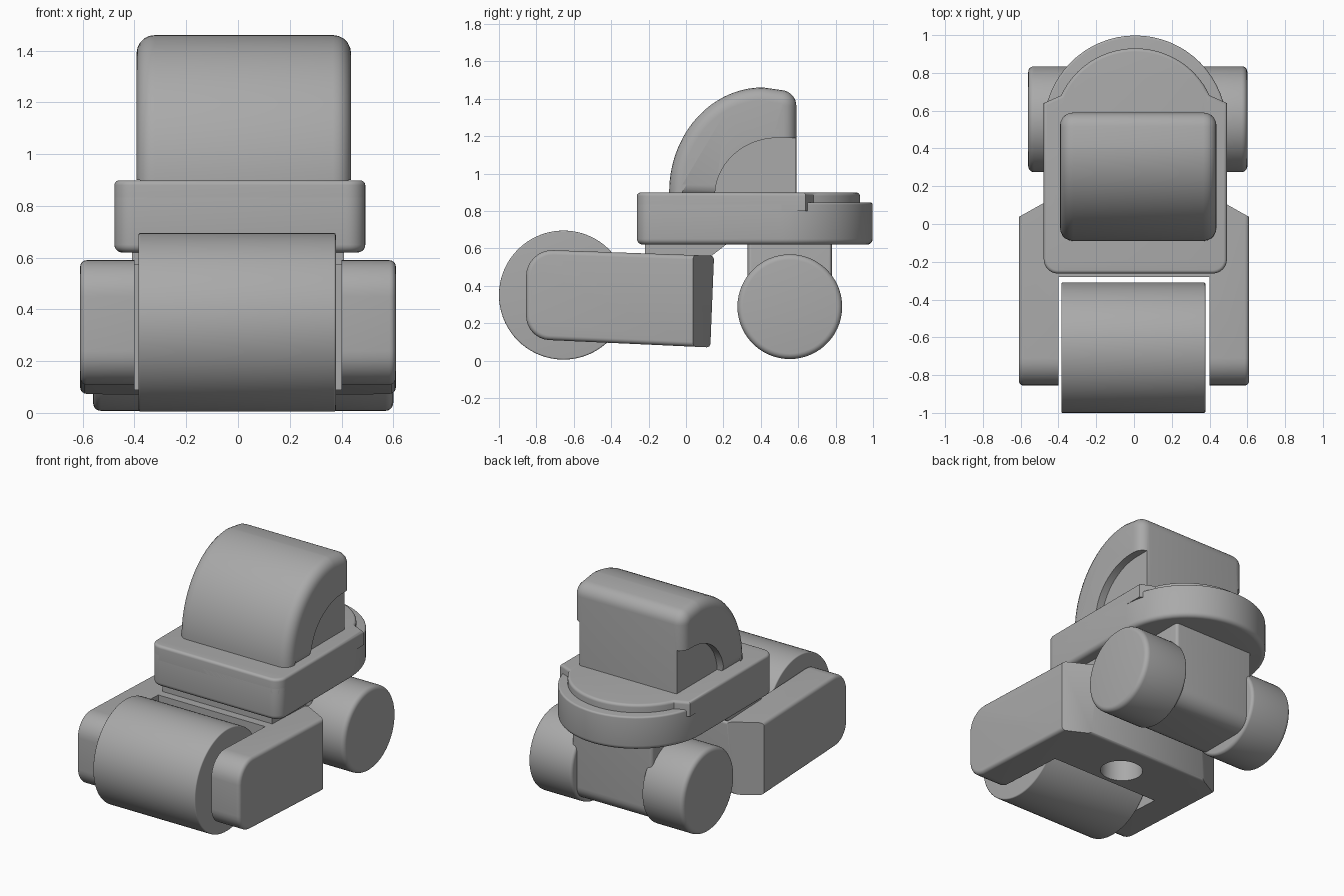
import bpy, bmesh, math
from mathutils import Vector

cube = bpy.data.objects.get("Cube")
if cube:
    bpy.data.objects.remove(cube, do_unlink=True)

grey = bpy.data.materials.new("plain grey")
grey.use_nodes = True
grey.diffuse_color = (0.4, 0.4, 0.4, 1)
grey.node_tree.nodes["Principled BSDF"].inputs["Base Color"].default_value = (0.4, 0.4, 0.4, 1)


def rounded(corners, n=8):
    """Outline from (a, b, radius) corners, each replaced by an arc."""
    out = []
    for i, (a, b, r) in enumerate(corners):
        p = Vector((a, b))
        if r == 0:
            out.append(p)
            continue
        u = (Vector(corners[i - 1][:2]) - p).normalized()
        v = (Vector(corners[(i + 1) % len(corners)][:2]) - p).normalized()
        half = u.angle(v) / 2
        centre = p + (u + v).normalized() * (r / math.sin(half))
        s, e = p + u * r / math.tan(half) - centre, p + v * r / math.tan(half) - centre
        sweep = s.angle_signed(e)
        for k in range(n + 1):
            t = -sweep * k / n
            out.append(centre + Vector((s.x * math.cos(t) - s.y * math.sin(t),
                                        s.x * math.sin(t) + s.y * math.cos(t))))
    return out


def arc(ca, cb, ra, rb, start, end, n=32):
    angles = [math.radians(start + (end - start) * k / n) for k in range(n + 1)]
    return [Vector((ca + ra * math.cos(t), cb + rb * math.sin(t))) for t in angles]


def prism(name, outline, axis, lo, hi, bevel_lo=0.0, bevel_hi=0.0):
    """Extrude an outline along x (outline is y, z) or z (outline is x, y)."""
    bm = bmesh.new()

    def place(p, h):
        return (h, p[0], p[1]) if axis == 'X' else (p[0], p[1], h)
    a = [bm.verts.new(place(p, lo)) for p in outline]
    b = [bm.verts.new(place(p, hi)) for p in outline]
    bm.faces.new(a)
    bm.faces.new(b)
    for i in range(len(a)):
        bm.faces.new((a[i - 1], a[i], b[i], b[i - 1]))
    bmesh.ops.recalc_face_normals(bm, faces=bm.faces)
    k = 0 if axis == 'X' else 2
    for level, width in ((lo, bevel_lo), (hi, bevel_hi)):
        if width:
            rim = [e for e in bm.edges if all(abs(v.co[k] - level) < 1e-5 for v in e.verts)]
            bmesh.ops.bevel(bm, geom=rim, offset=width, segments=5, profile=0.5, affect='EDGES')
    mesh = bpy.data.meshes.new(name)
    bm.to_mesh(mesh)
    bm.free()
    mesh.materials.append(grey)
    obj = bpy.data.objects.new(name, mesh)
    bpy.context.collection.objects.link(obj)
    return obj


def cut(obj, cutter):
    cutter.hide_render = True
    mod = obj.modifiers.new("cut", 'BOOLEAN')
    mod.operation, mod.solver, mod.object = 'DIFFERENCE', 'EXACT', cutter
    bpy.context.view_layer.objects.active = obj
    bpy.ops.object.modifier_apply(modifier=mod.name)
    bpy.data.objects.remove(cutter, do_unlink=True)


def box(a0, a1, b0, b1):
    return [(a0, b0), (a1, b0), (a1, b1), (a0, b1)]


# Front drum
prism("front_drum", arc(-0.655, 0.35, 0.345, 0.345, 0, 355, 71), 'X', -0.385, 0.378, 0.008, 0.008)

# Front frame: two arms around the drum, joined behind it
side = rounded([(-0.855, 0.115, 0.13), (0.13, 0.07, 0.02), (0.15, 0.56, 0.02), (-0.855, 0.595, 0.14)])
frame = prism("front_frame", side, 'X', -0.61, 0.61, 0.025, 0.025)
cut(frame, prism("bay_cutter", box(-0.40, 0.40, -1.2, -0.28), 'Z', -0.2, 1))
for s in (-1, 1):
    cut(frame, prism("corner_cutter", [(s * 0.65, 0.015), (s * 0.65, 0.3), (s * 0.14, 0.3)], 'Z', -0.2, 1))
cut(frame, prism("pivot_cutter", arc(0, -0.12, 0.13, 0.13, 0, 350, 35), 'Z', -0.2, 0.25))

# Neck between frame and deck
prism("neck", [(-0.22, 0.5), (0.06, 0.5), (0.24, 0.64), (-0.22, 0.64)], 'X', -0.41, 0.41)

# Deck: rounded plate with a lower ledge around the curved rear
front = rounded([(-0.478, 0.3, 0), (-0.478, -0.262, 0.075), (0.492, -0.262, 0.075), (0.492, 0.3, 0)])
prism("deck_base", front + arc(0.007, 0.51, 0.485, 0.488, 0, 180), 'Z', 0.62, 0.845, 0.03, 0.012)
step = [Vector((0.492, 0.64))] + arc(0.007, 0.51, 0.43, 0.42, 24, 156) + [Vector((-0.478, 0.64))]
prism("deck_top", front + step, 'Z', 0.80, 0.898, 0, 0.018)

# Cab with a curved front and a recessed quarter-round on each side
crown = rounded([(0.41, 1.46, 0), (0.59, 1.435, 0.085), (0.59, 0.87, 0), (-0.09, 0.87, 0)])
cab = prism("cab", arc(0.41, 0.90, 0.50, 0.56, 180, 92, 28) + crown, 'X', -0.392, 0.437, 0.07, 0.07)
recess = arc(0.49, 0.88, 0.335, 0.31, 180, 90, 20) + [Vector((0.8, 1.19)), Vector((0.8, 0.88))]
cut(cab, prism("left_recess_cutter", recess, 'X', 0.387, 0.6))
cut(cab, prism("right_recess_cutter", recess, 'X', -0.6, -0.342))

# Rear wheels and the axle housing between them
tyre = arc(0.555, 0.288, 0.28, 0.28, 0, 354, 59)
prism("left_rear_wheel", tyre, 'X', 0.27, 0.60, 0.02, 0.03)
prism("right_rear_wheel", tyre, 'X', -0.56, -0.25, 0.03, 0.02)
housing = rounded([(0.33, 0.08, 0.08), (0.78, 0.08, 0.1), (0.78, 0.65, 0), (0.33, 0.65, 0)])
prism("axle_housing", housing, 'X', -0.29, 0.31, 0.02, 0.02)

# Smooth curves, sharp edges
for obj in bpy.context.collection.objects:
    obj.select_set(obj.type == 'MESH')
bpy.ops.object.shade_smooth_by_angle(angle=math.radians(35))
